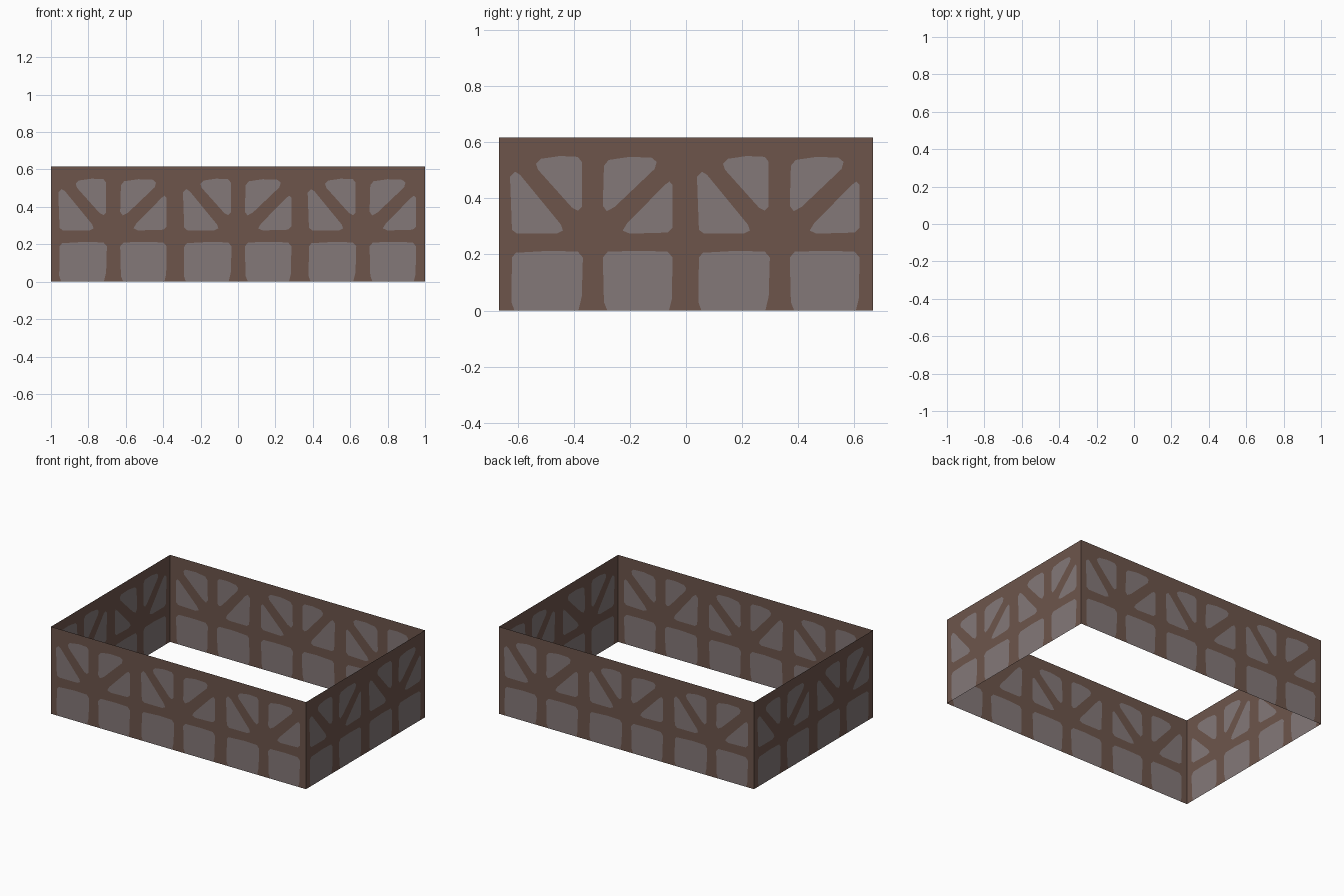
import bpy, math
from mathutils import Matrix, Vector
from mathutils.geometry import delaunay_2d_cdt

if "Cube" in bpy.data.objects:
    bpy.data.objects.remove(bpy.data.objects["Cube"])

TILE = 2 / 3      # width of one timber bay
H = 0.617         # wall height


def srgb(r, g, b):
    lin = [(c / 255 / 12.92) if c <= 10 else ((c / 255 + 0.055) / 1.055) ** 2.4 for c in (r, g, b)]
    return (*lin, 1)


def material(name, colour):
    m = bpy.data.materials.new(name)
    m.diffuse_color = colour
    m.use_nodes = True
    m.node_tree.nodes["Principled BSDF"].inputs["Base Color"].default_value = m.diffuse_color
    return m


timber = material("brown timber", srgb(109, 85, 75))
plaster = material("grey plaster", srgb(132, 120, 120))

# Plaster panels of one bay (across, up), with softened corners
PANELS = [
    # lower-left and upper-right halves of the first braced square
    [(.039, .477), (.057, .495), (.075, .484), (.221, .306), (.228, .285), (.206, .274), (.064, .274), (.046, .288)],
    [(.132, .523), (.149, .541), (.217, .551), (.281, .548), (.295, .530), (.295, .370), (.281, .356), (.260, .367),
     (.139, .502)],
    # upper-left and lower-right halves of the second braced square
    [(.374, .516), (.391, .537), (.466, .548), (.544, .545), (.562, .530), (.555, .505), (.413, .370), (.384, .354),
     (.370, .374)],
    [(.619, .448), (.619, .295), (.601, .278), (.466, .274), (.441, .285), (.456, .310), (.591, .448), (.608, .460)],
    # two lower squares running down to the ground
    [(.055, 0), (.044, .03), (.046, .189), (.060, .206), (.181, .213), (.281, .210), (.299, .189), (.295, .05),
     (.283, 0)],
    [(.386, 0), (.374, .03), (.370, .189), (.388, .210), (.502, .213), (.601, .210), (.619, .189), (.616, .04),
     (.606, 0)],
]


def wall(name, bays, angle, distance):
    """Flat sheet of repeated bays, cut into timber and plaster faces."""
    w = bays * TILE
    pts = [Vector(p) for p in ((0, 0), (w, 0), (w, H), (0, H))]
    loops = [[0, 1, 2, 3]]
    for bay in range(bays):
        for panel in PANELS:
            start = len(pts)
            # reversed, as the cutter needs anticlockwise outlines
            pts += [Vector((u + bay * TILE, v)) for u, v in reversed(panel)]
            loops.append(list(range(start, len(pts))))
    verts, _, faces, _, _, origin = delaunay_2d_cdt(pts, [], loops, 1, 1e-5)
    mesh = bpy.data.meshes.new(name)
    mesh.from_pydata([(v.x - w / 2, -distance, v.y) for v in verts], [], faces)
    mesh.materials.append(timber)
    mesh.materials.append(plaster)
    for poly, src in zip(mesh.polygons, origin):
        poly.material_index = 1 if any(i > 0 for i in src) else 0
    mesh.transform(Matrix.Rotation(angle, 4, 'Z'))
    # all faces point outwards
    out = Matrix.Rotation(angle, 3, 'Z') @ Vector((0, -1, 0))
    if mesh.polygons[0].normal.dot(out) < 0:
        mesh.flip_normals()
    obj = bpy.data.objects.new(name, mesh)
    bpy.context.collection.objects.link(obj)


# Four walls around an open rectangle
wall("front_wall", 3, 0, TILE)
wall("right_wall", 2, math.pi / 2, 1)
wall("back_wall", 3, math.pi, TILE)
wall("left_wall", 2, -math.pi / 2, 1)
